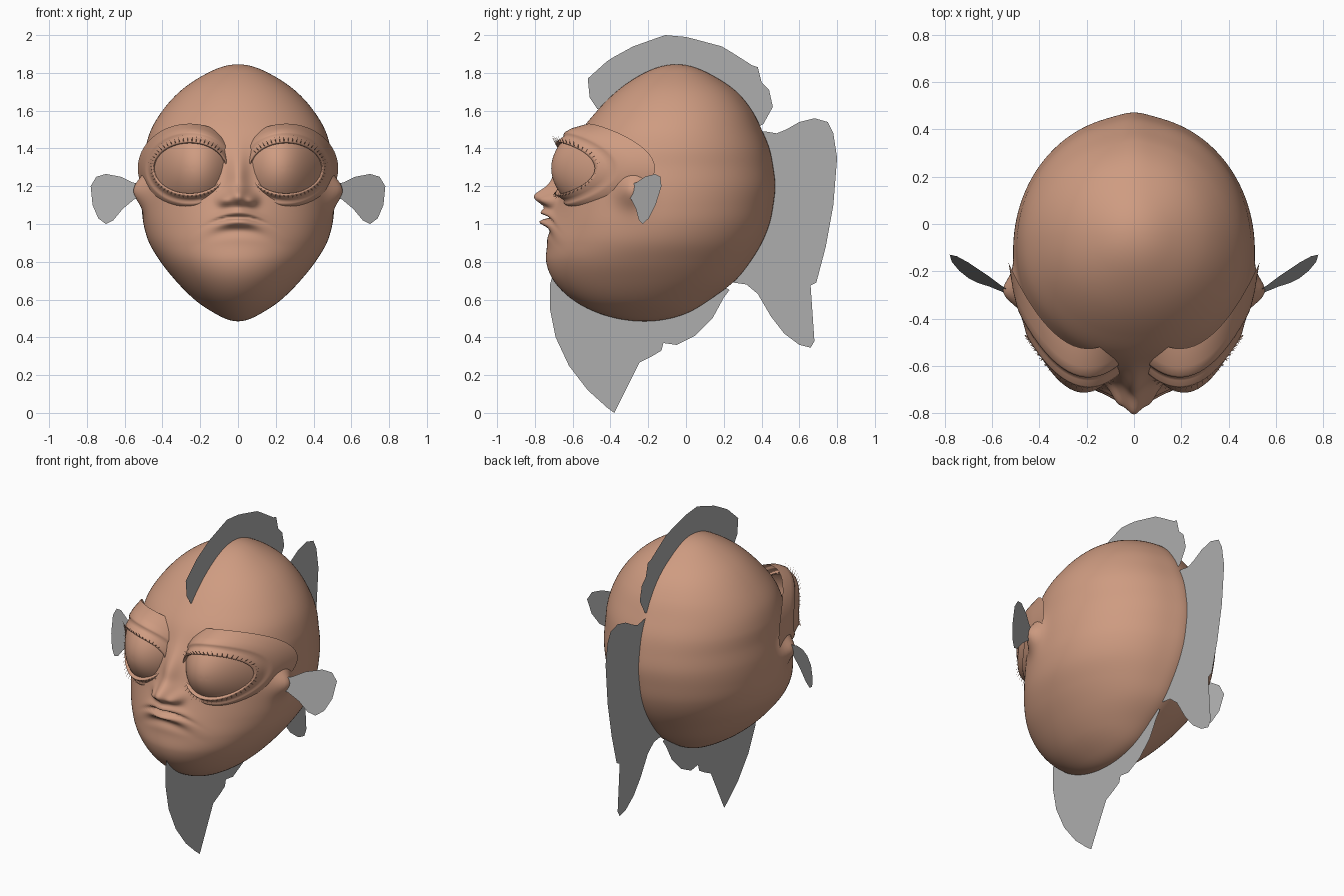
import bpy, bmesh, math
from math import sin, cos, pi, exp

cube = bpy.data.objects.get("Cube")
if cube:
    bpy.data.objects.remove(cube, do_unlink=True)


def material(name, rgb):
    mat = bpy.data.materials.new(name)
    mat.use_nodes = True
    mat.diffuse_color = (*rgb, 1)
    mat.node_tree.nodes["Principled BSDF"].inputs["Base Color"].default_value = (*rgb, 1)
    return mat


skin = material("warm_skin", (.62, .33, .22))
fin_grey = material("fin_grey", (.42, .42, .42))


def finish(name, bm, mat, smooth=True):
    bmesh.ops.recalc_face_normals(bm, faces=bm.faces)
    mesh = bpy.data.meshes.new(name)
    for face in bm.faces:
        face.smooth = smooth
    bm.to_mesh(mesh)
    bm.free()
    mesh.materials.append(mat)
    obj = bpy.data.objects.new(name, mesh)
    bpy.context.collection.objects.link(obj)
    return obj


def loft(bm, rings):
    """Skin closed rings of points; a one-point ring makes a pole."""
    rows = [[bm.verts.new(p) for p in ring] for ring in rings]
    for a, b in zip(rows, rows[1:]):
        n = max(len(a), len(b))
        for i in range(n):
            j = (i + 1) % n
            if len(a) == 1:
                bm.faces.new((a[0], b[i], b[j]))
            elif len(b) == 1:
                bm.faces.new((a[i], b[0], a[j]))
            else:
                bm.faces.new((a[i], b[i], b[j], a[j]))


# Head stations: height, half width, front and back, in hundredths
BASE, TOP = .485, 1.845
MID, HALF = (BASE + TOP) / 2, (TOP - BASE) / 2
STATIONS = [
    (48.5, 0, -22, -22), (52, 11, -44, -2), (60, 23, -60, 12), (70, 33, -70, 25),
    (80, 41, -74, 33), (90, 47, -73, 39), (100, 50, -71, 43), (110, 51, -69, 45),
    (120, 51, -67, 46), (130, 50, -64, 45), (140, 49, -60, 43), (150, 46, -55, 39),
    (160, 40, -47, 34), (170, 31, -37, 26), (180, 16, -22, 11), (184.5, 0, -5, -5)]
KEYS = [(math.acos(max(-1, min(1, (MID - s[0] / 100) / HALF))),
         [v / 100 for v in s[1:]]) for s in STATIONS]


def slope(i, c):
    a, b = KEYS[max(i - 1, 0)], KEYS[min(i + 1, len(KEYS) - 1)]
    return (b[1][c] - a[1][c]) / (b[0] - a[0])


def station(t):
    """Smooth half width, front and back at polar angle t."""
    i = max(k for k in range(len(KEYS) - 1) if KEYS[k][0] <= t or k == 0)
    (ta, a), (tb, b) = KEYS[i], KEYS[i + 1]
    d = tb - ta
    f = (t - ta) / d
    return [a[c] * (1 + 2 * f) * (1 - f) ** 2 + b[c] * f * f * (3 - 2 * f)
            + d * slope(i, c) * f * (1 - f) ** 2 + d * slope(i + 1, c) * f * f * (f - 1)
            for c in range(3)]


def bump(d, width):
    return exp(-(d / width) ** 2 / 2)


# Face relief: x offset, x spread, height, z spread, amount forward
RELIEF = [
    (0, .035, 1.25, .09, .05),     # nose bridge
    (0, .04, 1.145, .035, .09),    # nose tip
    (.07, .025, 1.125, .022, .05),  # nostril wings
    (0, .14, 1.03, .07, .03),      # muzzle
    (0, .07, 1.06, .014, .035),    # upper lip
    (0, .065, 1.01, .016, .04),    # lower lip
    (0, .08, 1.036, .007, -.035),  # mouth line
    (0, .09, .965, .02, -.015)]    # hollow under lip


def relief(x, z):
    total = 0
    for x0, sx, z0, sz, amount in RELIEF:
        droop = 1.5 * x * x if z0 < 1.08 else 0
        total += amount * bump(abs(x) - x0, sx) * bump(z + droop - z0, sz)
    return total


def head_ring(t, count=200):
    half, front, back = station(t)
    z, yc = MID - HALF * cos(t), (front + back) / 2
    ring = []
    for k in range(count):
        phi = 2 * pi * k / count
        th = phi + .5 * sin(phi)          # denser towards the face
        x, c = half * sin(th), cos(th)
        y = yc + (back - yc) * c
        if c < 0:
            y = yc - (yc - front) * abs(c) ** .93 - relief(x, z)
        else:
            y += .012 * bump(x, .05) * sin(t)   # keel along the back
        ear = .065 * bump(y + .29, .05) * bump(z - 1.18, .06)
        ring.append((x + math.copysign(ear, x), y, z))
    return ring


ROWS = 210
bm = bmesh.new()
loft(bm, [[(0, -.22, BASE)]] + [head_ring(pi * i / ROWS) for i in range(1, ROWS)]
     + [[(0, -.05, TOP)]])
finish("head", bm, skin)


# Eyes: wrap-around ovals, s is the distance out from the centre (rim at one)
def eye_point(side, a, s, push):
    reach = s if s < 1 else 1 + (s - 1) * .6
    u = reach * cos(a)
    return (side * (.255 + .19 * u), -.655 + .075 * u + .115 * u * u + push,
            1.295 + .135 * s * sin(a))


def eye_rings(side, steps, count=64):
    return [[eye_point(side, 2 * pi * k / count, s, p) for k in range(count)]
            for s, p in steps]


LID = [(.97, .01), (1, -.015), (1.04, -.025), (1.1, -.018), (1.2, .005),
       (1.3, .022), (1.36, .018), (1.44, .025), (1.58, .06), (1.75, .14)]

for side, label in ((1, "left"), (-1, "right")):
    bm = bmesh.new()
    dome = [(i / 10, -.05 * (1 - (i / 10) ** 2)) for i in range(1, 11)]
    loft(bm, [[eye_point(side, 0, 0, -.05)]] + eye_rings(side, dome))
    finish(label + "_eyeball", bm, skin)

    bm = bmesh.new()
    loft(bm, eye_rings(side, LID))
    finish(label + "_eyelids", bm, skin)

    # Lashes: thin spikes fanning out from the rim
    bm = bmesh.new()
    for k in range(56):
        a = 2 * pi * (k + .5) / 56
        if cos(a) < -.85:
            continue
        length = .27 if sin(a) > 0 else .18
        tip = bm.verts.new(eye_point(side, a, 1.04 + length, -.045))
        root = [bm.verts.new(eye_point(side, a + da, s, -.022))
                for da, s in ((-.012, 1.03), (.012, 1.03), (0, 1.06))]
        for i in range(3):
            bm.faces.new((root[i], root[(i + 1) % 3], tip))
    finish(label + "_lashes", bm, skin, False)


# Fins: flat sheets cut to an outline in hundredths
def fin(name, outline, place):
    bm = bmesh.new()
    bm.faces.new([bm.verts.new(place(a / 100, b / 100)) for a, b in outline])
    bmesh.ops.triangulate(bm, faces=bm.faces)
    finish(name, bm, fin_grey, False)


def midline(y, z):
    return (0, y, z)


fin("crest_fin", [
    (-47, 161), (-51, 167), (-52, 177), (-42, 186), (-41, 183), (-39, 188), (-28, 194),
    (-14, 199), (-13, 197), (-11, 200), (0, 199), (3, 196), (4, 198), (19, 194),
    (22, 190), (24, 191), (35, 184), (38, 183), (40, 175), (44, 171), (46, 162),
    (41, 153), (36, 150), (28, 160), (10, 172), (-10, 176), (-30, 168), (-44, 160)], midline)
fin("tail_fin", [
    (36, 149), (42, 149), (48, 148), (53, 150), (60, 154), (68, 156), (75, 154), (78, 148),
    (80, 135), (78, 110), (74, 88), (69, 69), (65, 67), (65, 52), (68, 38), (66, 34.5),
    (60, 36), (52, 42), (45, 51), (38, 63), (32, 68), (25, 69), (18, 72), (33, 100),
    (36, 130)], midline)
fin("chin_fin", [
    (-70, 75), (-72, 68), (-72, 55), (-69, 40), (-62, 25), (-52, 12), (-42, 3), (-38, 0),
    (-35.5, 5), (-37, 12), (-39, 17), (-36.5, 15), (-36, 21), (-28, 25), (-25, 30),
    (-18, 30), (-13, 33), (-12, 37), (-5, 36), (5, 41), (14, 50), (20, 61), (23, 65),
    (18, 69), (-10, 56), (-40, 56), (-60, 66)], midline)

EAR = [(50, 121), (56, 122), (62, 125), (70, 126.5), (75, 125), (78, 120), (77, 110),
       (74, 103), (70, 100), (66, 102), (61, 108), (55, 113), (50, 115)]
for side, label in ((1, "left"), (-1, "right")):
    fin(label + "_ear_fin", EAR, lambda x, z, s=side:
        (s * x, -.29 + .62 * (x - .55) + .25 * (z - 1.13), z))
